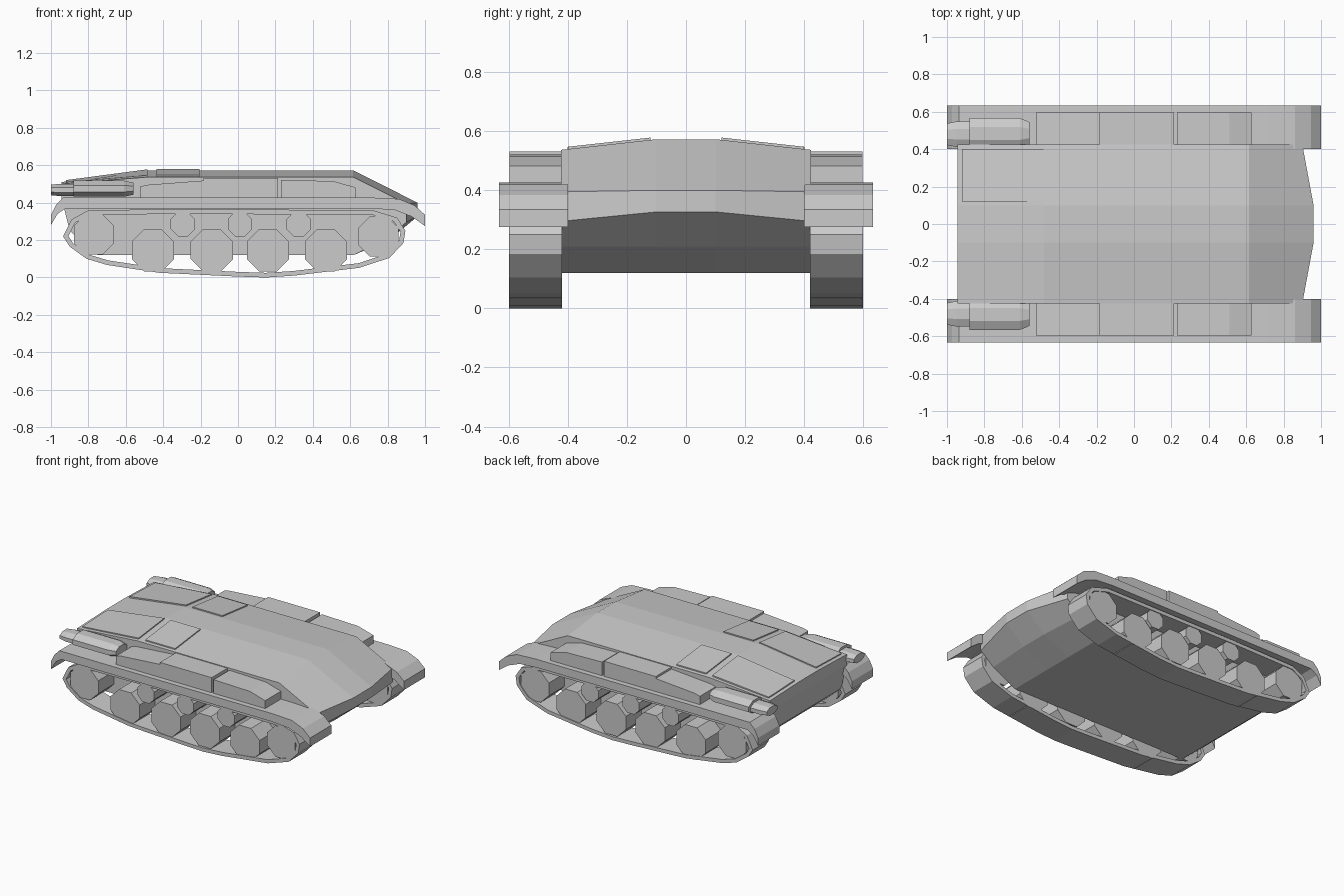
import bpy, math
from mathutils import Vector

if "Cube" in bpy.data.objects:
    bpy.data.objects.remove(bpy.data.objects["Cube"])


def make(name, verts, faces, mirror=True):
    me = bpy.data.meshes.new(name)
    me.from_pydata(verts, [], faces)
    ob = bpy.data.objects.new(name, me)
    bpy.context.collection.objects.link(ob)
    # consistent outward normals
    import bmesh
    bm = bmesh.new()
    bm.from_mesh(me)
    bmesh.ops.recalc_face_normals(bm, faces=bm.faces)
    bm.to_mesh(me)
    bm.free()
    if mirror:
        m = ob.modifiers.new("mirror", 'MIRROR')
        m.use_axis = (False, True, False)
        m.use_clip = False
        m.use_mirror_merge = False
    return ob


def loft(name, loops, mirror=True, caps=True, closed=False):
    n = len(loops[0])
    verts = [v for l in loops for v in l]
    faces = []
    k = len(loops)
    for i in range(k if closed else k - 1):
        a, b = i * n, ((i + 1) % k) * n
        faces += [(a + j, a + (j + 1) % n, b + (j + 1) % n, b + j) for j in range(n)]
    if caps and not closed:
        faces += [tuple(range(n)), tuple(range((k - 1) * n, k * n))]
    return make(name, verts, faces, mirror)


def at_y(pts, y):
    return [(x, y, z) for x, z in pts]


def prism(name, pts, y0, y1):
    return loft(name, [at_y(pts, y0), at_y(pts, y1)])


def inset(pts, d):
    # mitred inward offset of a counter-clockwise outline
    out = []
    for i, p in enumerate(pts):
        p = Vector(p)
        a = (p - Vector(pts[i - 1])).normalized()
        b = (Vector(pts[(i + 1) % len(pts)]) - p).normalized()
        na, nb = Vector((-a.y, a.x)), Vector((-b.y, b.x))
        m = (na + nb).normalized()
        out.append(tuple(p + m * (d / max(m.dot(na), 0.5))))
    return out


# Hull: centre and side profiles lofted across the width
lower = [(0.62, 0.12), (-0.75, 0.12), (-0.9, 0.25), (-0.945, 0.43)]
centre = [(-0.945, 0.51), (-0.48, 0.573), (0.615, 0.573), (0.96, 0.40),
          (0.96, 0.327), (0.82, 0.21)] + lower
side = [(-0.945, 0.50), (-0.48, 0.537), (0.615, 0.537), (0.90, 0.395),
        (0.90, 0.295), (0.80, 0.21)] + lower
loft("hull", [at_y(side, -0.424), at_y(centre, -0.1), at_y(centre, 0.1),
              at_y(side, 0.424)], mirror=False)

# Tracks: hollow belts
belt = [(-0.935, 0.22), (-0.90, 0.165), (-0.81, 0.10), (-0.70, 0.067), (-0.42, 0.025),
        (0.0, 0.005), (0.15, 0.0), (0.30, 0.01), (0.65, 0.052), (0.81, 0.105),
        (0.885, 0.185), (0.895, 0.25), (0.85, 0.32), (0.72, 0.36), (-0.3, 0.365),
        (-0.80, 0.36), (-0.89, 0.31)]
inner = inset(belt, 0.025)
loft("track", [at_y(belt, 0.42), at_y(belt, 0.60), at_y(inner, 0.60),
               at_y(inner, 0.42)], closed=True)


# Wheels
def wheel(name, x, z, r, n=8):
    pts = [(x + r * math.cos(2 * math.pi * (i + 0.5) / n),
            z + r * math.sin(2 * math.pi * (i + 0.5) / n)) for i in range(n)]
    prism(name, pts, 0.42, 0.595)


for x in (-0.455, -0.14, 0.16, 0.47):
    wheel("road_wheel", x, 0.145, 0.122)
wheel("rear_wheel", -0.77, 0.23, 0.117)
wheel("drive_wheel", 0.75, 0.22, 0.117)
for x in (-0.295, 0.01, 0.325):
    wheel("return_roller", x, 0.285, 0.07)

# Fenders with drooping ends
prism("fender", [(-1.0, 0.335), (-0.972, 0.39), (-0.935, 0.427), (0.72, 0.427),
                 (0.86, 0.42), (0.945, 0.385), (1.0, 0.335), (1.0, 0.275),
                 (0.93, 0.325), (0.84, 0.36), (0.70, 0.37), (-0.92, 0.37),
                 (-0.965, 0.34), (-1.0, 0.28)], 0.40, 0.634)

# Stowage boxes on the fenders
prism("rear_box", [(-0.525, 0.42), (-0.185, 0.42), (-0.185, 0.518), (-0.49, 0.495),
                   (-0.525, 0.485)], 0.42, 0.597)
prism("middle_box", [(-0.185, 0.42), (0.215, 0.42), (0.215, 0.532), (-0.185, 0.532)],
      0.42, 0.597)
prism("front_box", [(0.23, 0.42), (0.628, 0.42), (0.628, 0.482), (0.51, 0.515),
                    (0.23, 0.522)], 0.42, 0.597)


# Exhaust mufflers: eight-sided body and pipe along x
def ring(x, cy, cz, ry, rz, n=8):
    k = 1 / math.cos(math.pi / n)
    return [(x, cy + ry * k * math.cos(2 * math.pi * (i + 0.5) / n),
             cz + rz * k * math.sin(2 * math.pi * (i + 0.5) / n)) for i in range(n)]


loft("muffler", [ring(x, 0.484, 0.475, 0.082 * s, 0.043 * s)
                 for x, s in ((-0.88, 1), (-0.61, 1), (-0.56, 0.75))])
loft("exhaust_pipe", [ring(x, 0.48, 0.468, 0.068 * s, 0.033 * s)
                      for x, s in ((-1.0, 0.85), (-0.95, 1), (-0.87, 1))])


# Thin deck plates that follow the roof slope
def roof(x, y):
    t = min(max((x + 0.945) / 0.465, 0), 1)
    c, s = 0.51 + 0.063 * t, 0.50 + 0.037 * t
    return c + (s - c) * (y - 0.1) / 0.324


def plate(name, x0, x1, y0, y1):
    c = [(x0, y0), (x1, y0), (x1, y1), (x0, y1)]
    loft(name, [[(x, y, roof(x, y) + d) for x, y in c] for d in (-0.01, 0.008)])


plate("engine_cover", -0.92, -0.485, 0.12, 0.402)
plate("roof_hatch", -0.435, -0.205, 0.12, 0.40)
